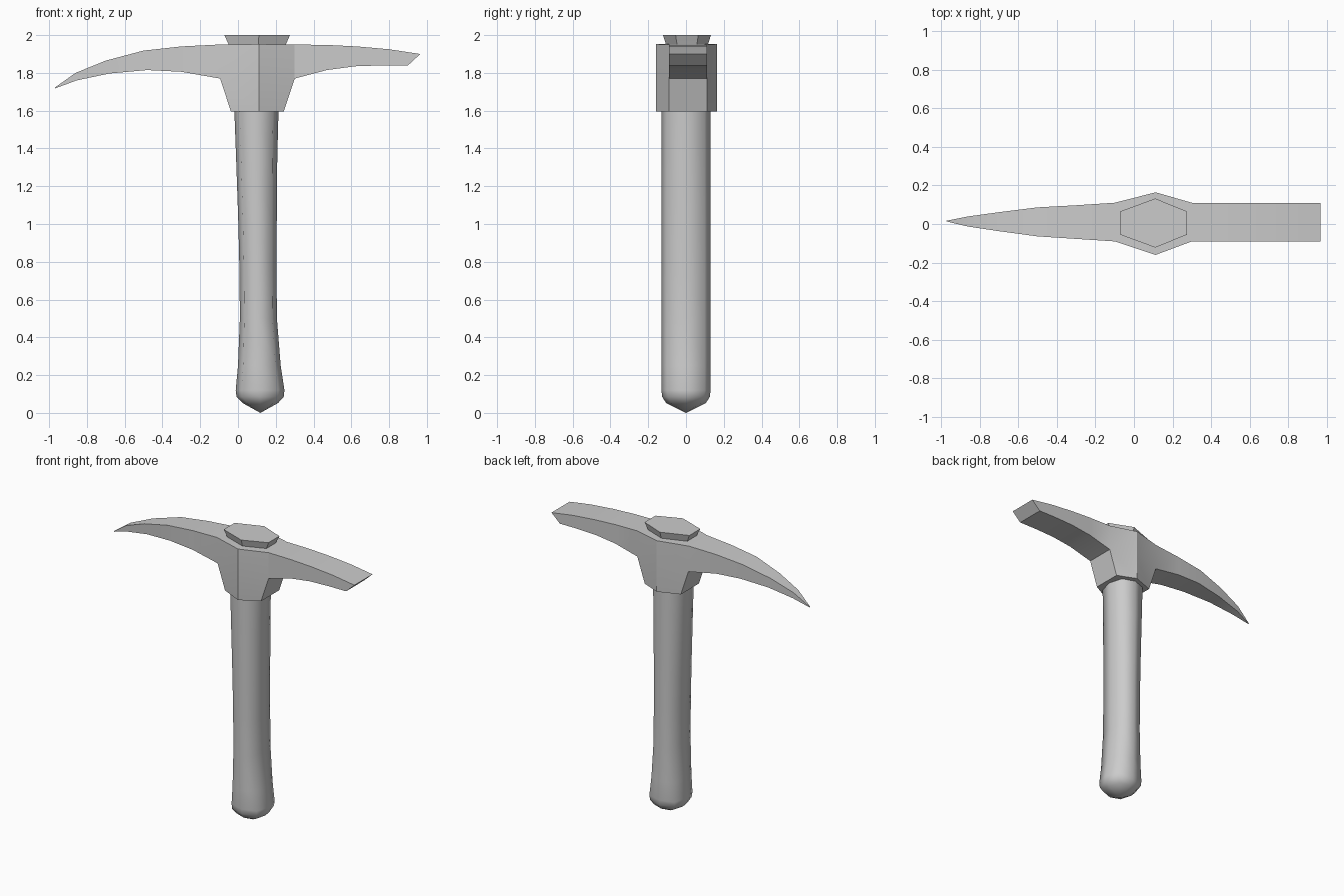
import bpy, bmesh, math

if "Cube" in bpy.data.objects:
    bpy.data.objects.remove(bpy.data.objects["Cube"])

CX = 0.112      # handle axis
CY = 0.005      # collar centre line


def make(name, bm, angle):
    bmesh.ops.recalc_face_normals(bm, faces=bm.faces)
    me = bpy.data.meshes.new(name)
    bm.to_mesh(me)
    bm.free()
    ob = bpy.data.objects.new(name, me)
    bpy.context.collection.objects.link(ob)
    bpy.ops.object.select_all(action='DESELECT')
    ob.select_set(True)
    bpy.context.view_layer.objects.active = ob
    bpy.ops.object.shade_smooth_by_angle(angle=math.radians(angle))
    return ob


def bridge(bm, a, b):
    n = len(a)
    for i in range(n):
        j = (i + 1) % n
        bm.faces.new((a[i], a[j], b[j], b[i]))


# Head: stations of (top x, top z, bottom x, bottom z, half width, centre y)
stations = [
    (-0.97, 1.722, -0.968, 1.718, 0.002, 0.015),
    (-0.86, 1.80, -0.855, 1.76, 0.026, 0.013),
    (-0.70, 1.865, -0.68, 1.797, 0.049, 0.012),
    (-0.50, 1.918, -0.48, 1.815, 0.075, 0.011),
    (-0.30, 1.94, -0.30, 1.806, 0.087, 0.01),
    (-0.10, 1.95, -0.095, 1.77, 0.10, 0.01),
    (CX, 1.952, CX, 1.77, 0.162, 0.002),
    (0.30, 1.95, 0.30, 1.77, 0.10, 0.01),
    (0.47, 1.948, 0.47, 1.815, 0.10, 0.01),
    (0.63, 1.94, 0.62, 1.835, 0.10, 0.01),
    (0.80, 1.925, 0.77, 1.84, 0.10, 0.01),
    (0.965, 1.90, 0.90, 1.84, 0.10, 0.01),
]
bm = bmesh.new()
rings = []
for tx, tz, bx, bz, w, cy in stations:
    rings.append([bm.verts.new(p) for p in (
        (tx, cy - w, tz), (tx, cy + w, tz), (bx, cy + w, bz), (bx, cy - w, bz))])
for a, b in zip(rings, rings[1:]):
    bridge(bm, a, b)
bm.faces.new(rings[0])
bm.faces.new(rings[-1])
# Collar: pull the two underside faces at the middle down to a narrower hexagon
under = [f for f in bm.faces if all(abs(v.co.z - 1.77) < 1e-4 for v in f.verts)]
ext = bmesh.ops.extrude_face_region(bm, geom=under)
for v in [g for g in ext['geom'] if isinstance(g, bmesh.types.BMVert)]:
    v.co.z = 1.595
    v.co.x = {True: -0.037, False: v.co.x}[v.co.x < 0]
    if v.co.x > 0.2:
        v.co.x = 0.242
bmesh.ops.delete(bm, geom=[f for f in under if f.is_valid], context='FACES')
make("pick_head", bm, 20)

# Handle end: flared hexagonal wedge above the head
bm = bmesh.new()
cap = []
for z, s in ((1.90, 0.75), (1.945, 0.86), (2.0, 1.0)):
    cap.append([bm.verts.new((0.1 + x * s + 0.005, CY + y * s, z)) for x, y in (
        (0.005, 0.127), (0.17, 0.06), (0.17, -0.06),
        (0.005, -0.127), (-0.177, -0.06), (-0.177, 0.06))])
for a, b in zip(cap, cap[1:]):
    bridge(bm, a, b)
bm.faces.new(cap[0])
bm.faces.new(cap[-1])
make("handle_top", bm, 20)

# Handle: lofted rounded octagon (z, left x, right x, half depth)
profile = [
    (1.62, -0.02, 0.215, 0.13), (1.35, -0.01, 0.208, 0.13),
    (1.0, 0.002, 0.205, 0.13), (0.75, 0.008, 0.204, 0.13),
    (0.5, 0.01, 0.206, 0.13), (0.25, 0.0, 0.226, 0.13),
    (0.12, -0.012, 0.246, 0.13), (0.085, -0.008, 0.242, 0.126),
    (0.052, 0.025, 0.212, 0.105),
]


def rounded(t):
    return math.copysign(abs(t) ** 0.8, t) if abs(t) > 1e-6 else 0.0


bm = bmesh.new()
loops = []
for z, x0, x1, d in profile:
    loops.append([bm.verts.new((
        (x0 + x1) / 2 + (x1 - x0) / 2 * rounded(math.cos(k * math.pi / 4)),
        d * rounded(math.sin(k * math.pi / 4)), z)) for k in range(8)])
for a, b in zip(loops, loops[1:]):
    bridge(bm, a, b)
bm.faces.new(loops[0])
tip = bm.verts.new((0.118, 0, 0))
for i in range(8):
    bm.faces.new((loops[-1][i], loops[-1][(i + 1) % 8], tip))
make("handle", bm, 60)
